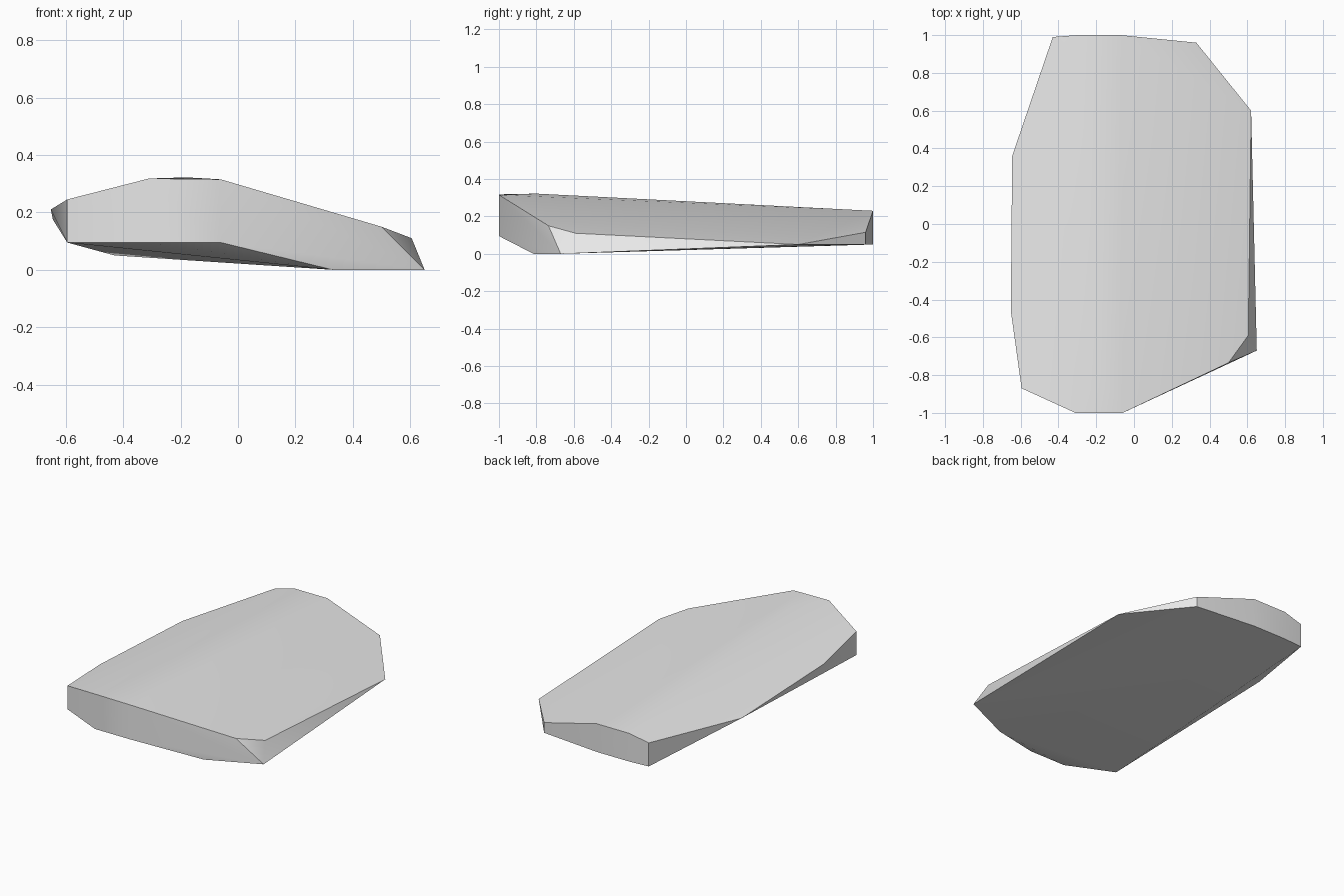
import bpy
import bmesh
import math

# Remove the default cube
cube = bpy.data.objects.get("Cube")
if cube:
    bpy.data.objects.remove(cube, do_unlink=True)

# Stone colour
GREY = (0.8, 0.8, 0.8, 1.0)
stone = bpy.data.materials.new("stone grey")
stone.use_nodes = True
stone.diffuse_color = GREY
shader = stone.node_tree.nodes["Principled BSDF"]
shader.inputs["Base Color"].default_value = GREY
shader.inputs["Roughness"].default_value = 0.8

# Rim of the slab: x, y, then heights of its corners
rim = [
    (-0.43, 0.99, 0.20, 0.05),
    (-0.30, 1.00, 0.23, 0.05),
    (-0.07, 1.00, 0.23, 0.05),
    (0.33, 0.96, 0.115, 0.05),
    (0.62, 0.60, 0.05),
    (0.605, -0.59, 0.11),
    (0.65, -0.67, 0.0),
    (0.50, -0.735, 0.15),
    (0.33, -0.815, 0.0),
    (-0.06, -1.00, 0.315, 0.095),
    (-0.31, -1.00, 0.318, 0.095),
    (-0.595, -0.87, 0.245, 0.095),
    (-0.652, -0.46, 0.21),
    (-0.645, 0.36, 0.175),
]
crown = (-0.18, -0.80, 0.322)

# Wrap the corners in one closed, faceted slab
bm = bmesh.new()
for x, y, *heights in rim:
    for z in heights:
        bm.verts.new((x, y, z))
bm.verts.new(crown)
hull = bmesh.ops.convex_hull(bm, input=bm.verts[:])
loose = [v for v in bm.verts if not v.link_faces]
bmesh.ops.delete(bm, geom=loose, context="VERTS")
bmesh.ops.recalc_face_normals(bm, faces=bm.faces[:])

mesh = bpy.data.meshes.new("rock_slab")
bm.to_mesh(mesh)
bm.free()
mesh.materials.append(stone)
slab = bpy.data.objects.new("rock_slab", mesh)
bpy.context.collection.objects.link(slab)

# Soft broad faces with crisp rim edges
bpy.ops.object.select_all(action="DESELECT")
slab.select_set(True)
bpy.context.view_layer.objects.active = slab
bpy.ops.object.shade_smooth_by_angle(angle=math.radians(30))
